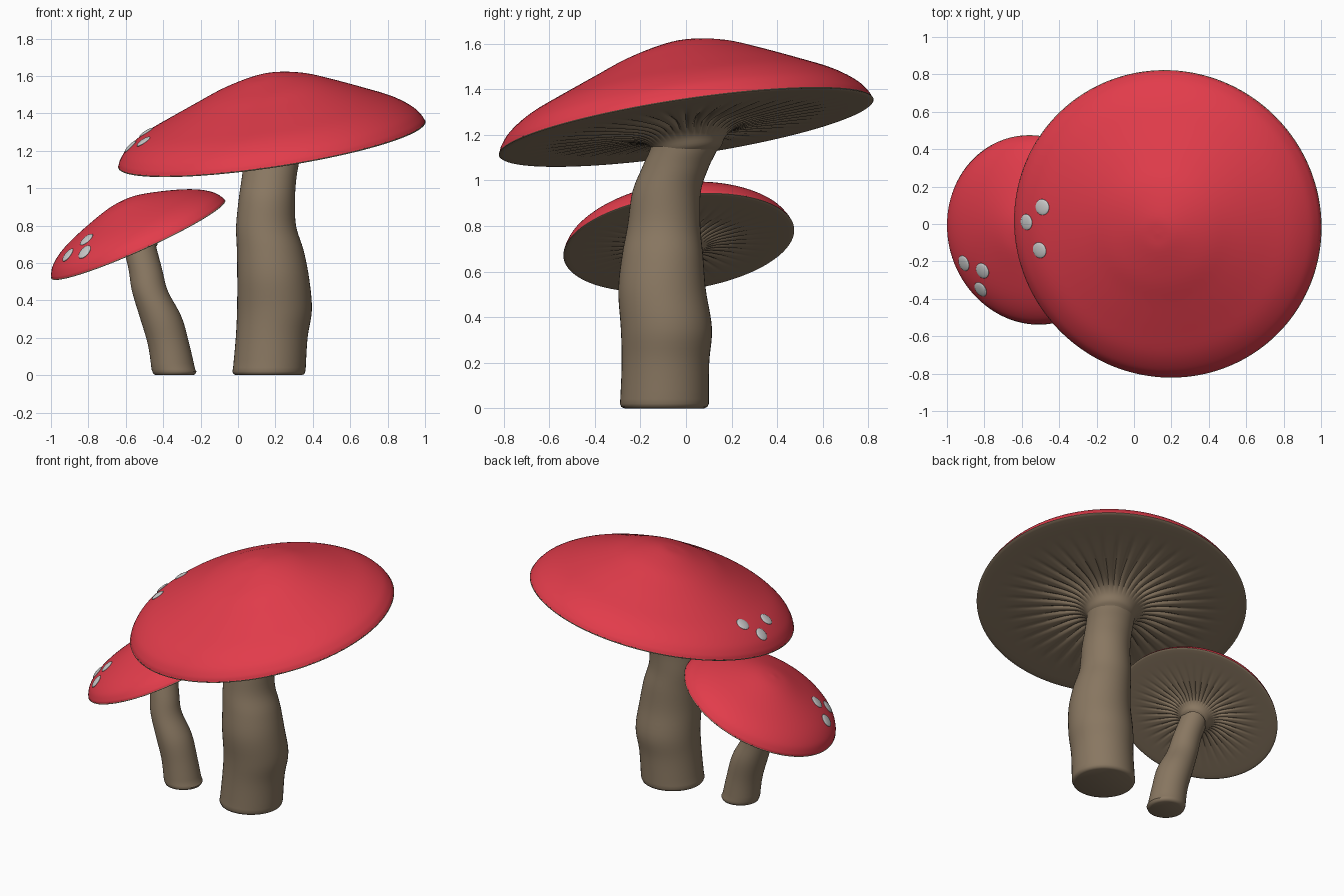
import bpy, bmesh, math
from mathutils import Vector, Matrix
from mathutils.bvhtree import BVHTree

if "Cube" in bpy.data.objects:
    bpy.data.objects.remove(bpy.data.objects["Cube"])


def material(name, col):
    m = bpy.data.materials.new(name)
    m.diffuse_color = (*col, 1)
    m.use_nodes = True
    m.node_tree.nodes["Principled BSDF"].inputs["Base Color"].default_value = m.diffuse_color
    return m


RED = material("cap_red", (0.76, 0.045, 0.07))
BROWN = material("stem_brown", (0.25, 0.185, 0.12))


def smooth_path(pts, n):
    """Catmull-Rom resampling of a short list of points."""
    p = [Vector(q) for q in pts]
    p = [2 * p[0] - p[1]] + p + [2 * p[-1] - p[-2]]
    out = []
    for i in range(1, len(p) - 2):
        a, b, c, d = p[i - 1:i + 3]
        for k in range(n):
            t = k / n
            out.append(0.5 * (2 * b + (c - a) * t + (2 * a - 5 * b + 4 * c - d) * t * t
                              + (3 * b - a - 3 * c + d) * t ** 3))
    return out + [p[-2]]


def loft(name, rings, mat, cap_start=False, cap_end=False):
    """Skin a list of closed rings into a smooth object in world space."""
    bm = bmesh.new()
    loops = [[bm.verts.new(v) for v in r] for r in rings]
    n = len(loops[0])
    for a, b in zip(loops, loops[1:]):
        for i in range(n):
            j = (i + 1) % n
            bm.faces.new((a[i], a[j], b[j], b[i]))
    if cap_start:
        bm.faces.new(loops[0][::-1])
    if cap_end:
        bm.faces.new(loops[-1])
    bmesh.ops.recalc_face_normals(bm, faces=bm.faces)
    tree = BVHTree.FromBMesh(bm)
    me = bpy.data.meshes.new(name)
    bm.to_mesh(me)
    bm.free()
    me.materials.append(mat)
    ob = bpy.data.objects.new(name, me)
    bpy.context.collection.objects.link(ob)
    bpy.ops.object.select_all(action='DESELECT')
    ob.select_set(True)
    bpy.context.view_layer.objects.active = ob
    bpy.ops.object.shade_smooth_by_angle(angle=math.radians(50))
    return tree


def revolve(profile, frame, n, offset=lambda r, a: 0):
    rings = []
    for r, h in profile:
        rings.append([frame @ Vector((r * math.cos(a), r * math.sin(a), h + offset(r, a)))
                      for a in (2 * math.pi * i / n for i in range(n))])
    return rings


def mushroom(prefix, center, axis, top, under, stem, gills, spots, spot_r, lean):
    frame = Matrix.Translation(center) @ Vector((0, 0, 1)).rotation_difference(Vector(axis)).to_matrix().to_4x4()
    R = top[-1][0]

    # red cap dome, its summit leaning slightly to one side
    def summit(r, a):
        return lean * r * (1 - r / R) ** 2 * math.cos(a - math.pi / 4)
    tree = loft(prefix + "_cap", revolve(smooth_path(top, 5), frame, 96, summit), RED, cap_start=True)

    # underside with narrow radial gill grooves that fade towards the rim
    def groove(r, a):
        t = r / R
        fade = max(0, min(1, (t - 0.2) / 0.12)) * max(0, min(1, (0.78 - t) / 0.5))
        return 0.02 * R * fade * (0.5 + 0.5 * math.cos(gills * a)) ** 4
    loft(prefix + "_gills", revolve(smooth_path(under, 4), frame, gills * 8, groove), BROWN)

    # wavy stem: rows are x, y, z, radius
    path = smooth_path(stem, 5)
    x, y, z, r = path[0]
    path = [Vector((x, y, 0, r - 0.02)), Vector((x, y, 0.006, r - 0.006))] + \
           [Vector((x, y, 0.02, r))] + path[1:]
    rings = [[Vector((x + r * math.cos(a), y + r * math.sin(a), z))
              for a in (2 * math.pi * i / 48 for i in range(48))] for x, y, z, r in path]
    loft(prefix + "_stem", rings, BROWN, True, True)

    # pale flattened spots lying on the cap
    for i, (sx, sy) in enumerate(spots):
        loc, nor, _, _ = tree.ray_cast(Vector((sx, sy, 3)), Vector((0, 0, -1)))
        bpy.ops.mesh.primitive_uv_sphere_add(segments=24, ring_count=12, radius=1)
        s = bpy.context.object
        s.name = f"{prefix}_spot_{i + 1}"
        if nor.z < 0:
            nor = -nor
        s.matrix_world = (Matrix.Translation(loc) @ nor.to_track_quat('Z', 'Y').to_matrix().to_4x4()
                          @ Matrix.Diagonal((spot_r, spot_r, 0.01, 1)))
        bpy.ops.object.shade_smooth()


# large mushroom
mushroom(
    "large", (0.18, 0, 1.238), (-0.15, -0.15, 1),
    [(0.005, 0.364), (0.1, 0.357), (0.26, 0.316), (0.4, 0.26), (0.56, 0.192),
     (0.69, 0.133), (0.775, 0.075), (0.815, 0.028), (0.828, 0)],
    [(0.828, 0), (0.81, -0.009), (0.6, -0.012), (0.4, -0.018), (0.28, -0.025),
     (0.21, -0.04), (0.165, -0.07), (0.14, -0.11), (0.115, -0.13)],
    [(0.165, -0.095, 0, 0.195), (0.18, -0.09, 0.2, 0.192), (0.195, -0.086, 0.35, 0.2),
     (0.188, -0.105, 0.52, 0.192), (0.172, -0.103, 0.67, 0.178), (0.15, -0.097, 0.8, 0.16),
     (0.155, -0.085, 0.95, 0.15), (0.167, -0.045, 1.06, 0.146), (0.18, -0.005, 1.15, 0.148),
     (0.185, 0.01, 1.25, 0.15)],
    40, [(-0.575, 0.01), (-0.49, 0.09), (-0.505, -0.14)], 0.043, 0.15)

# small mushroom
mushroom(
    "small", (-0.535, -0.032, 0.73), (-0.45, -0.13, 1),
    [(0.004, 0.217), (0.1, 0.206), (0.22, 0.172), (0.34, 0.13), (0.42, 0.092),
     (0.475, 0.052), (0.502, 0.015), (0.507, 0)],
    [(0.507, 0), (0.497, -0.007), (0.36, -0.009), (0.24, -0.012), (0.17, -0.017),
     (0.125, -0.028), (0.1, -0.045), (0.085, -0.068), (0.07, -0.08)],
    [(-0.34, -0.1, 0, 0.118), (-0.37, -0.1, 0.16, 0.111), (-0.413, -0.1, 0.31, 0.112),
     (-0.471, -0.1, 0.45, 0.096), (-0.494, -0.083, 0.56, 0.09),
     (-0.521, -0.055, 0.67, 0.088), (-0.54, -0.035, 0.76, 0.085)],
    40, [(-0.91, -0.21), (-0.82, -0.35), (-0.81, -0.25)], 0.043, 0.06)
